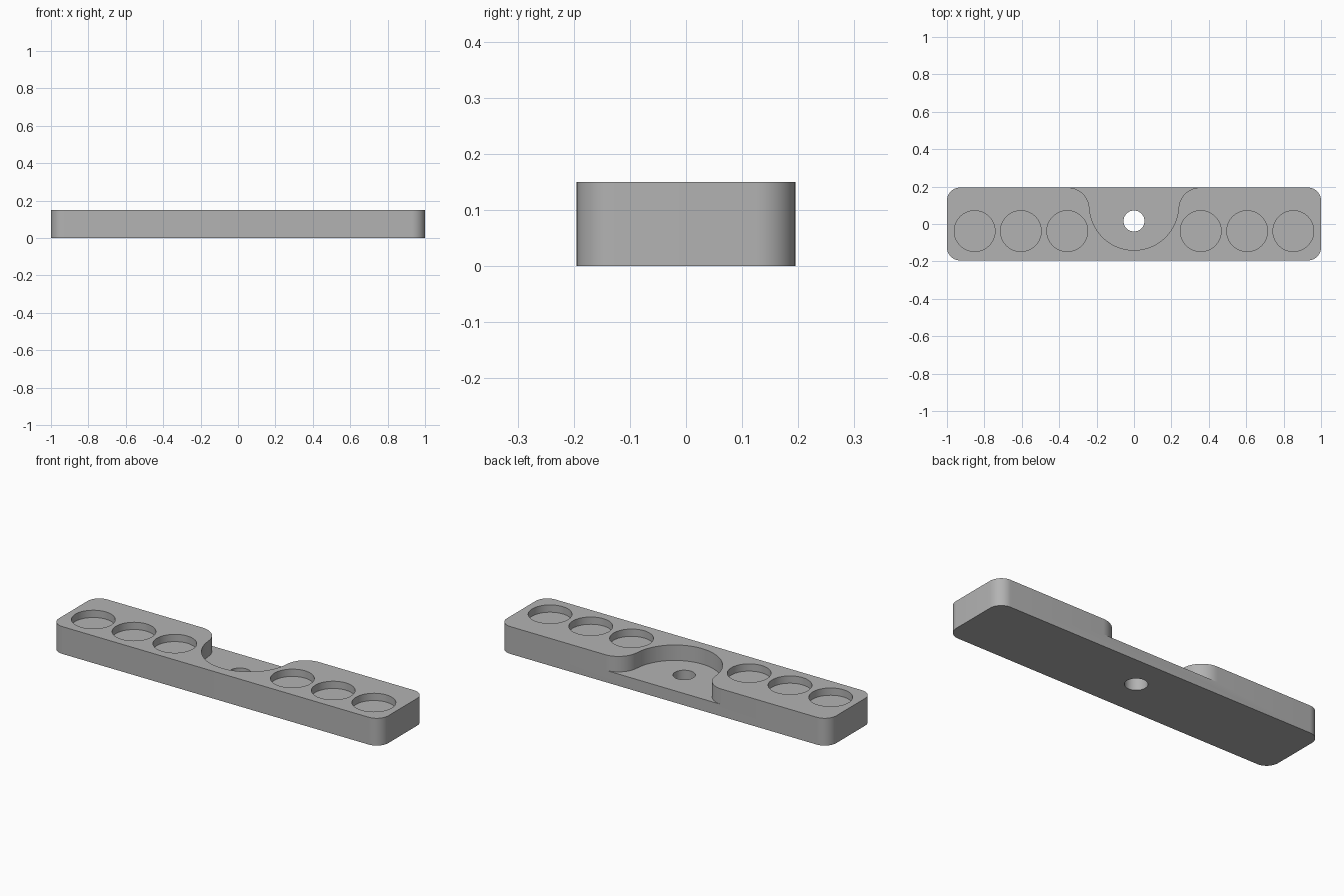
import bpy, bmesh
from math import cos, sin, pi, radians, atan2

HALF_Y, HEIGHT, CORNER = 0.195, 0.15, 0.07
TOP_OVER = HEIGHT + 0.05

cube = bpy.data.objects.get("Cube")
if cube:
    bpy.data.objects.remove(cube, do_unlink=True)

grey = bpy.data.materials.new("plain grey")
grey.use_nodes = True
colour = (0.45, 0.45, 0.45, 1)
grey.diffuse_color = colour
grey.node_tree.nodes["Principled BSDF"].inputs["Base Color"].default_value = colour


def arc(cx, cy, r, start, end, steps):
    """Points on an arc, angles in radians."""
    return [(cx + r * cos(start + (end - start) * i / steps),
             cy + r * sin(start + (end - start) * i / steps)) for i in range(steps + 1)]


def prism(name, outline, bottom, top):
    """Upright prism from an outline."""
    bm = bmesh.new()
    face = bm.faces.new([bm.verts.new((x, y, bottom)) for x, y in outline])
    up = bmesh.ops.extrude_face_region(bm, geom=[face])["geom"]
    for v in up:
        if isinstance(v, bmesh.types.BMVert):
            v.co.z = top
    bmesh.ops.recalc_face_normals(bm, faces=bm.faces)
    mesh = bpy.data.meshes.new(name)
    bm.to_mesh(mesh)
    bm.free()
    mesh.materials.append(grey)
    obj = bpy.data.objects.new(name, mesh)
    bpy.context.collection.objects.link(obj)
    return obj


def disc(cx, cy, r, steps=64):
    return arc(cx, cy, r, 0, 2 * pi, steps)[:-1]


def cut(body, cutter):
    """Subtract the cutter, then remove it."""
    mod = body.modifiers.new("cut", 'BOOLEAN')
    mod.operation, mod.solver, mod.object = 'DIFFERENCE', 'EXACT', cutter
    bpy.context.view_layer.objects.active = body
    bpy.ops.object.modifier_apply(modifier=mod.name)
    bpy.data.objects.remove(cutter, do_unlink=True)


# Bar with rounded upright corners
ix, iy = 1 - CORNER, HALF_Y - CORNER
outline = []
for i, (sx, sy) in enumerate([(1, 1), (-1, 1), (-1, -1), (1, -1)]):
    outline += arc(sx * ix, sy * iy, CORNER, i * pi / 2, (i + 1) * pi / 2, 12)
bar = prism("holder_bar", outline, 0, HEIGHT)

# Open round pocket at the back, flared by a fillet on each side
bowl_y, bowl_r, flare_x, flare_r = 0.098, 0.238, 0.355, 0.117
flare_y = HALF_Y - flare_r
meet = atan2(flare_y - bowl_y, flare_x)
right = arc(flare_x, flare_y, flare_r, pi + meet, pi / 2, 20)
bowl = arc(0, bowl_y, bowl_r, -pi - meet, meet, 64)
left = [(-x, y) for x, y in reversed(right)]
pocket = left + bowl[1:-1] + right + [(flare_x, 0.3), (-flare_x, 0.3)]
cut(bar, prism("pocket_cutter", pocket, 0.065, TOP_OVER))

# Screw hole through the pocket floor
cut(bar, prism("screw_hole_cutter", disc(0, 0.016, 0.056), -0.05, TOP_OVER))

# Three shallow round recesses on each side
for side in (-1, 1):
    for x in (0.357, 0.605, 0.852):
        cut(bar, prism("recess_cutter", disc(side * x, -0.038, 0.109), 0.11, TOP_OVER))

# Smooth curved walls with crisp rims
bpy.ops.object.select_all(action='DESELECT')
bar.select_set(True)
bpy.context.view_layer.objects.active = bar
bpy.ops.object.shade_smooth_by_angle(angle=radians(30))
